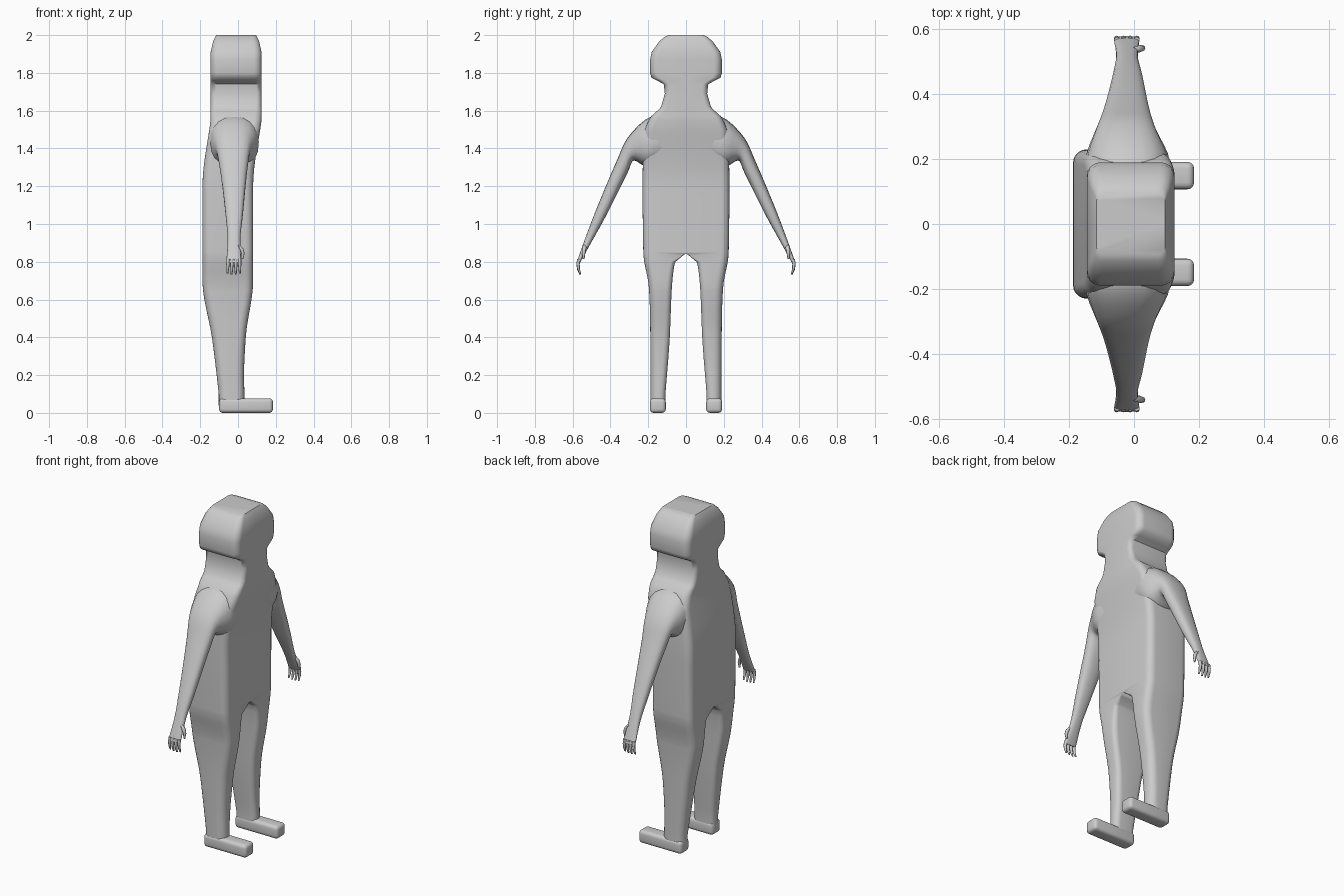
import bpy, bmesh, math

if "Cube" in bpy.data.objects:
    bpy.data.objects.remove(bpy.data.objects["Cube"])


def curve(keys, t, k=1):
    """Smooth overshoot-free interpolation of column k over column 0."""
    if t <= keys[0][0]:
        return keys[0][k]
    if t >= keys[-1][0]:
        return keys[-1][k]
    d = [(b[k] - a[k]) / (b[0] - a[0]) for a, b in zip(keys, keys[1:])]
    m = [d[0]] + [2 * p * q / (p + q) if p * q > 0 else 0
                  for p, q in zip(d, d[1:])] + [d[-1]]
    i = max(j for j in range(len(d)) if keys[j][0] <= t)
    h = keys[i + 1][0] - keys[i][0]
    s = (t - keys[i][0]) / h
    return ((1 + 2 * s) * (1 - s) ** 2 * keys[i][k] + s * (1 - s) ** 2 * h * m[i]
            + s * s * (3 - 2 * s) * keys[i + 1][k] + s * s * (s - 1) * h * m[i + 1])


def rounded_section(x0, x1, y0, y1, z, r_in, r_out, seg=5):
    """Horizontal rounded rectangle; inner and outer corners differ."""
    pts = []
    for cx, cy, sx, sy, a, r in ((x1, y0, -1, 1, -90, r_in), (x1, y1, -1, -1, 0, r_out),
                                 (x0, y1, 1, -1, 90, r_out), (x0, y0, 1, 1, 180, r_in)):
        for i in range(seg + 1):
            t = math.radians(a + 90 * i / seg)
            pts.append((cx + sx * r + r * math.cos(t), cy + sy * r + r * math.sin(t), z))
    return pts


def oval_section(x0, x1, yi, zi, yo, zo, n=20, power=0.8):
    """Soft oval spanning x0..x1 between an inner and an outer edge point."""
    pts = []
    for i in range(n):
        t = 2 * math.pi * i / n
        u, v = (math.copysign(abs(w) ** power, w) for w in (math.cos(t), math.sin(t)))
        k = (v + 1) / 2
        pts.append(((x0 + x1) / 2 + u * (x1 - x0) / 2,
                    yi + (yo - yi) * k, zi + (zo - zi) * k))
    return pts


def loft(bm, rings):
    """Skin a list of equal rings and cap both ends."""
    vs = [[bm.verts.new(p) for p in ring] for ring in rings]
    n = len(vs[0])
    for a, b in zip(vs, vs[1:]):
        for i in range(n):
            j = (i + 1) % n
            bm.faces.new((a[i], a[j], b[j], b[i]))
    bm.faces.new(vs[0])
    bm.faces.new(vs[-1])


def finish(bm, name):
    """Clean up, mirror to the other side and shade smooth."""
    bmesh.ops.remove_doubles(bm, verts=bm.verts[:], dist=1e-5)
    bmesh.ops.recalc_face_normals(bm, faces=bm.faces[:])
    middle = [f for f in bm.faces if all(abs(v.co.y) < 1e-4 for v in f.verts)]
    bmesh.ops.delete(bm, geom=middle, context='FACES')
    mesh = bpy.data.meshes.new(name)
    bm.to_mesh(mesh)
    bm.free()
    ob = bpy.data.objects.new(name, mesh)
    bpy.context.collection.objects.link(ob)
    m = ob.modifiers.new("mirror", 'MIRROR')
    m.use_axis = (False, True, False)
    m.merge_threshold = 0.0005
    bpy.ops.object.select_all(action='DESELECT')
    ob.select_set(True)
    bpy.context.view_layer.objects.active = ob
    bpy.ops.object.shade_smooth_by_angle(angle=math.radians(50))


# Head, neck, torso and leg: one loft driven by depth, width and inner leg line
depth = [(.1, -.102, .034), (.2, -.113, .032), (.4, -.138, .041), (.7, -.188, .08),
         (1.2, -.188, .08), (1.55, -.145, .125)]
width = [(.1, .187), (.5, .19), (.66, .196), (.85, .226), (1.2, .23), (1.48, .222),
         (1.57, .185), (1.62, .132), (1.69, .112), (1.74, .118), (1.775, .183),
         (1.8, .19), (1.87, .19), (1.91, .182), (1.99, .115), (2.0, .095)]
inner = [(.1, .109), (.4, .086), (.66, .075), (.79, .06), (.845, 0)]
levels = {k[0] for k in depth + width + inner} | {.04, .83, .76, 1.757, 1.965}
levels |= {round(.15 + .05 * i, 3) for i in range(30)}
rings = []
for z in sorted(levels):
    yi, yo = curve(inner, z), curve(width, z)
    crown = .03 * (max(0, z - 1.9) / .1) ** 2
    rings.append(rounded_section(curve(depth, z) + crown, curve(depth, z, 2) - crown,
                                 yi, yo, z, min(.03, yi * .4), min(.042, yo * .24)))
bm = bmesh.new()
loft(bm, rings)
finish(bm, "body")

# Foot: rounded block reaching forward
bm = bmesh.new()
bmesh.ops.create_cube(bm, size=1)
for v in bm.verts:
    v.co = (.0425 + v.co.x * .285, .149 + v.co.y * .084, .0385 + v.co.z * .077)
bmesh.ops.bevel(bm, geom=bm.edges[:], offset=.02, segments=4, profile=.5, affect='EDGES')
finish(bm, "foot")

# Arm and palm: step, x back, x front, inner y and z, outer y and z
arm = [(0, -.13, .105, .12, 1.33, .10, 1.58),
       (1, -.150, .110, .20, 1.30, .185, 1.568),
       (2, -.117, .067, .275, 1.337, .31, 1.455),
       (3, -.096, .05, .312, 1.265, .373, 1.32),
       (4, -.066, .026, .425, 1.04, .482, 1.06),
       (5, -.055, .012, .50, .905, .535, .92),
       (6, -.062, .017, .560, .797, .579, .797)]
bm = bmesh.new()
loft(bm, [oval_section(*[curve(arm, i / 4, k) for k in range(1, 7)]) for i in range(25)])
finish(bm, "arm")

# Fingers curl slightly inwards; the thumb sits in front of the palm
digits = []
for i in range(4):
    x, tip = -.052 + .020 * i, .73 + .005 * abs(i - 1.5)
    digits.append([(x + .002 * (i - 2) * s, .567 + .024 * s * (1 - s) - .007 * s * s,
                    .815 + (tip - .815) * s, .0095 - .005 * s ** 2)
                   for s in (0, .35, .7, 1)])
digits.append([(.0, .535, .89, .010), (.018, .54, .868, .011),
               (.026, .542, .845, .009), (.024, .542, .815, .005)])
bm = bmesh.new()
for path in digits:
    loft(bm, [oval_section(x - r, x + r, y - r, z, y + r, z, 8, 1) for x, y, z, r in path])
finish(bm, "fingers")
